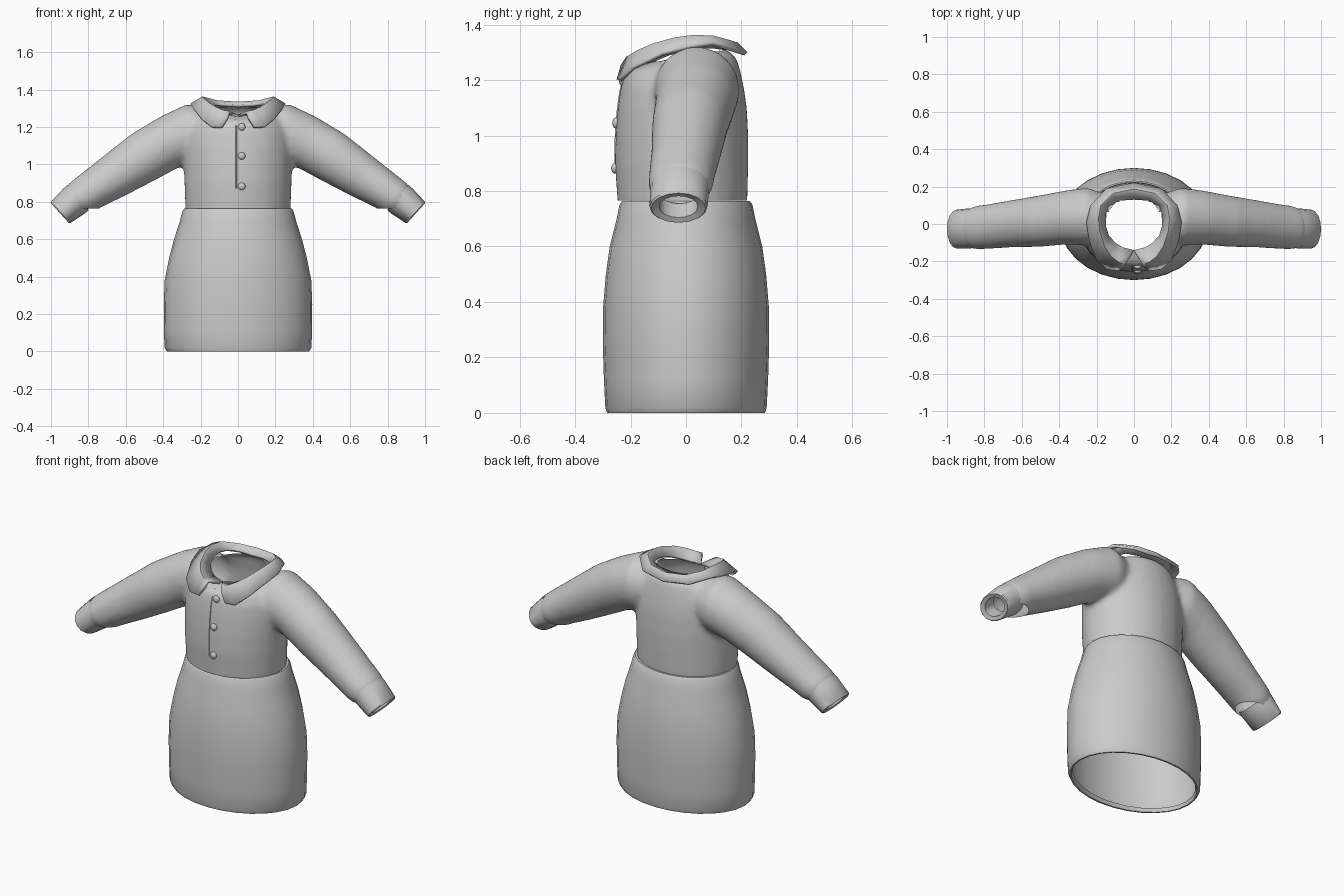
import bpy, bmesh, math
from mathutils import Vector as V

if "Cube" in bpy.data.objects:
    bpy.data.objects.remove(bpy.data.objects["Cube"])


def ring(c, u, v, n):
    c, u, v = V(c), V(u), V(v)
    return [c + u * math.cos(2 * math.pi * i / n) + v * math.sin(2 * math.pi * i / n) for i in range(n)]


def loft(bm, rings, closed=True, cap=False):
    rows = [[bm.verts.new(p) for p in r] for r in rings]
    n = len(rows[0])
    for a, b in zip(rows, rows[1:]):
        for i in range(n if closed else n - 1):
            j = (i + 1) % n
            bm.faces.new((a[i], a[j], b[j], b[i]))
    if cap:
        bm.faces.new(rows[0])
        bm.faces.new(rows[-1])


def finish(bm, name, angle=40):
    bmesh.ops.recalc_face_normals(bm, faces=bm.faces)
    me = bpy.data.meshes.new(name)
    bm.to_mesh(me)
    bm.free()
    ob = bpy.data.objects.new(name, me)
    bpy.context.collection.objects.link(ob)
    smooth(ob, angle)
    return ob


def smooth(ob, angle):
    bpy.ops.object.select_all(action='DESELECT')
    bpy.context.view_layer.objects.active = ob
    ob.select_set(True)
    bpy.ops.object.shade_smooth_by_angle(angle=math.radians(angle))


def torso_ring(z, rx, yf, yb, slope=0, n=32):
    ry = (yb - yf) / 2
    return ring((0, (yf + yb) / 2, z + slope * (yf + yb) / 2), (rx, 0, 0), (0, ry, slope * ry), n)


def arm_ring(s, x, z, yc, half, ry, ang, n=24):
    a = math.radians(ang)
    return ring((s * x, yc, z), (0, ry, 0), (s * half * math.sin(a), 0, half * math.cos(a)), n)


# Blouse: torso and sleeves fused into one smooth surface
bm = bmesh.new()
torso = [(.70, .275, -.24, .215), (.77, .282, -.248, .222), (.9, .287, -.257, .225), (1.0, .29, -.255, .225),
         (1.1, .29, -.247, .22), (1.18, .28, -.235, .208), (1.25, .24, -.22, .188, .1),
         (1.275, .2, -.18, .165, .15), (1.29, .15, -.13, .13, .2)]
loft(bm, [torso_ring(*t) for t in torso], cap=True)
# x, z, y centre, half height, half depth, tilt
sleeve = [(.1, 1.17, .02, .12, .12, 0), (.25, 1.167, .04, .158, .155, 8), (.365, 1.12, .035, .146, .145, 18),
          (.505, 1.04, .015, .14, .138, 26), (.665, .935, .0, .121, .126, 33), (.78, .862, -.014, .106, .12, 36),
          (.845, .818, -.02, .1, .117, 40), (.872, .80, -.022, .083, .105, 41), (.95, .74, -.025, .05, .07, 42)]
for s in (-1, 1):
    loft(bm, [arm_ring(s, *t) for t in sleeve], cap=True)
blouse = finish(bm, "blouse")
m = blouse.modifiers.new("fuse", 'REMESH')
m.mode = 'VOXEL'
m.voxel_size = .014
m = blouse.modifiers.new("soften", 'SMOOTH')
m.factor, m.iterations = .5, 12
dg = bpy.context.evaluated_depsgraph_get()
bm = bmesh.new()
bm.from_mesh(bpy.data.meshes.new_from_object(blouse.evaluated_get(dg)))
blouse.modifiers.clear()

# Open the waist, wrists and neck
for co, no in (((0, 0, .765), (0, 0, -1)), ((.885, 0, .79), (.746, 0, -.666)), ((-.885, 0, .79), (-.746, 0, -.666))):
    bmesh.ops.bisect_plane(bm, geom=bm.verts[:] + bm.edges[:] + bm.faces[:], plane_co=co, plane_no=no, clear_outer=True)
hole = []
for f in bm.faces:
    c = f.calc_center_median()
    if c.z > 1.22 and (c.x / .16) ** 2 + (c.y / .14) ** 2 < 1:
        hole.append(f)
bmesh.ops.delete(bm, geom=hole, context='FACES')
bm.to_mesh(blouse.data)
bm.free()
smooth(blouse, 60)
bpy.context.view_layer.update()

# Skirt with rounded hem and waist edge
skirt = [(.02, .365, .265), (0, .372, .275), (0, .38, .285), (.02, .393, .291), (.12, .396, .296), (.25, .397, .3),
         (.38, .392, .299), (.5, .368, .289), (.6, .342, .275), (.7, .31, .25), (.75, .297, .24),
         (.764, .288, .23), (.764, .27, .215)]
bm = bmesh.new()
loft(bm, [ring((0, 0, z), (rx, 0, 0), (0, ry, 0), 28) for z, rx, ry in skirt])
finish(bm, "skirt", 50)

# Cuffs: a tube with a thick rim
cuff = [(.855, .822, -.022, .088, .107, 41), (.875, .805, -.023, .088, .107, 42), (.948, .743, -.027, .077, .104, 42),
        (.952, .739, -.027, .072, .098, 42), (.948, .743, -.027, .052, .07, 42), (.89, .793, -.024, .052, .07, 42)]
for s, side in ((-1, "right"), (1, "left")):
    bm = bmesh.new()
    loft(bm, [arm_ring(s, *t, n=16) for t in cuff])
    finish(bm, side + "_cuff")

# Turned-down collar: inner edge, fold and outer edge of one half, mirrored
inner = [(.0, -.14, 1.265), (.06, -.125, 1.272), (.10, -.1, 1.285), (.135, -.06, 1.3), (.15, -.01, 1.315),
         (.15, .05, 1.325), (.135, .095, 1.327), (.075, .125, 1.324), (0, .13, 1.32)]
fold = [(.045, -.215, 1.285), (.08, -.205, 1.29), (.12, -.175, 1.308), (.157, -.12, 1.332), (.183, -.04, 1.354),
        (.19, .03, 1.363), (.178, .1, 1.36), (.11, .165, 1.342), (0, .187, 1.335)]
outer = [(.055, -.235, 1.255), (.088, -.25, 1.203), (.145, -.242, 1.205), (.2, -.195, 1.25), (.24, -.09, 1.3),
         (.255, .01, 1.325), (.232, .1, 1.338), (.15, .19, 1.31), (0, .222, 1.3)]
bm = bmesh.new()
loft(bm, [inner, fold, outer], closed=False)
collar = finish(bm, "collar", 45)
if sum(f.normal.z for f in collar.data.polygons) < 0:
    collar.data.flip_normals()
m = collar.modifiers.new("mirror", 'MIRROR')
m.use_clip = True
m = collar.modifiers.new("thickness", 'SOLIDIFY')
m.thickness, m.offset = .016, -1


def front(x, z):
    hit, p, n, _ = blouse.ray_cast(V((x, -1, z)), V((0, 1, 0)))
    return p.y if hit else -.24


# Front opening: a thin raised seam following the chest
bm = bmesh.new()
zs = [.87 + i * .37 / 10 for i in range(11)]
loft(bm, [ring((-.01, front(-.01, z), z), (.004, 0, 0), (0, .004, 0), 6) for z in zs], cap=True)
finish(bm, "front_seam")

# Buttons
for i, z in enumerate((1.2, 1.045, .882)):
    bpy.ops.mesh.primitive_uv_sphere_add(segments=16, ring_count=8, radius=.02, location=(.02, front(.02, z) - .003, z))
    b = bpy.context.object
    b.name = "button_%d" % (i + 1)
    b.scale.y = .65
    smooth(b, 60)
